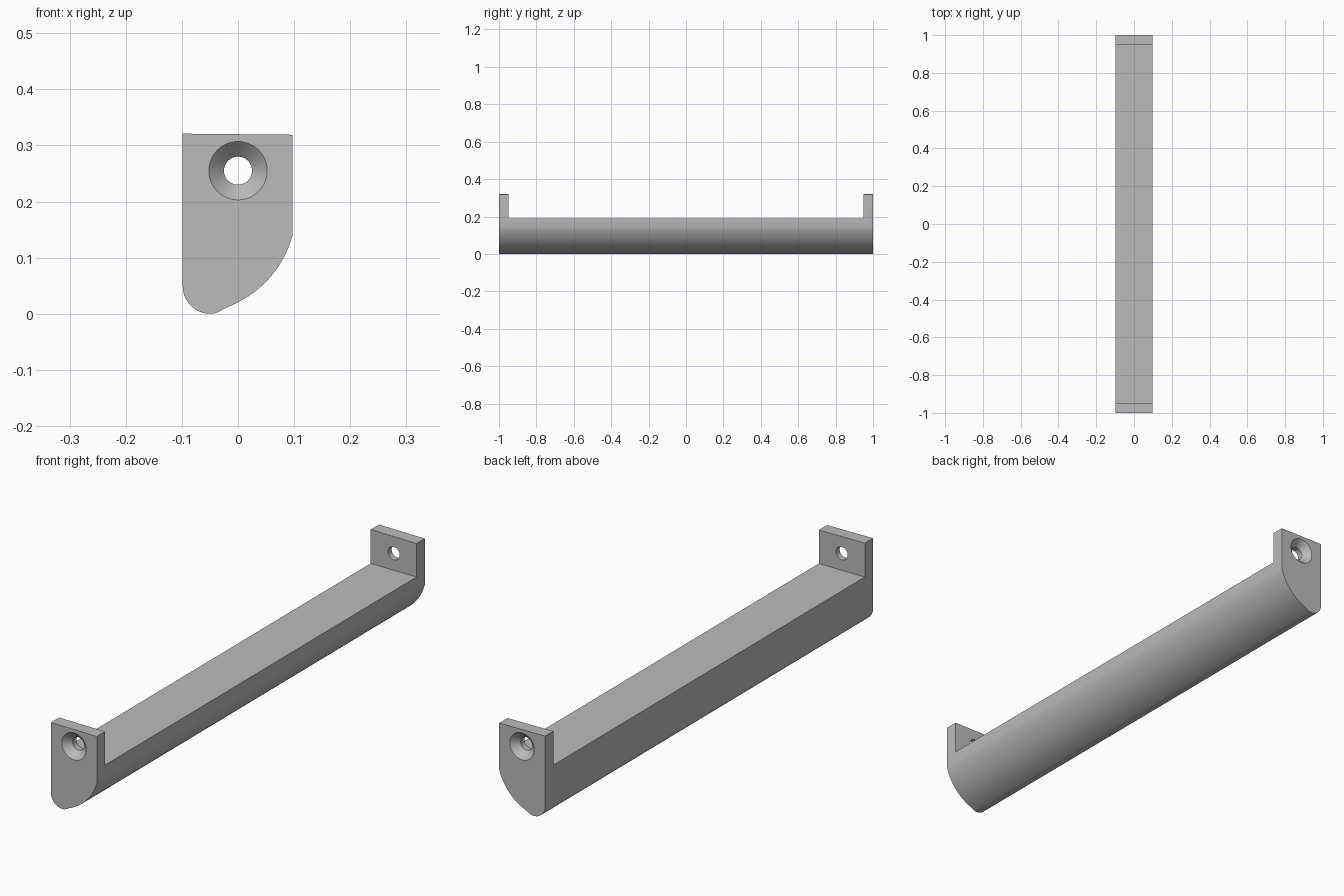
import bpy, bmesh
from math import cos, sin, radians, pi
from mathutils import Matrix

cube = bpy.data.objects.get("Cube")
if cube:
    bpy.data.objects.remove(cube, do_unlink=True)

END, TAB = 1.0, 0.05          # half length, end tab thickness
BAR_TOP = 0.19                # height of the long top face
HOLE_Z = 0.255

grey = bpy.data.materials.new("plain grey")
grey.use_nodes = True
grey.diffuse_color = (0.5, 0.5, 0.5, 1)
grey.node_tree.nodes["Principled BSDF"].inputs["Base Color"].default_value = (0.5, 0.5, 0.5, 1)


def arc(cx, cz, r, start, stop, steps):
    angles = [radians(start + (stop - start) * i / steps) for i in range(steps + 1)]
    return [(cx + r * cos(a), cz + r * sin(a)) for a in angles]


def make_object(name, bm):
    bmesh.ops.recalc_face_normals(bm, faces=bm.faces)
    mesh = bpy.data.meshes.new(name)
    bm.to_mesh(mesh)
    bm.free()
    mesh.materials.append(grey)
    obj = bpy.data.objects.new(name, mesh)
    bpy.context.collection.objects.link(obj)
    return obj


# Solid bar: end profile extruded along the full length
profile = [(0.0975, 0.319), (-0.0985, 0.321)]
profile += arc(-0.0495, 0.049, 0.049, 180, 280, 16)
profile += arc(-0.086, 0.19, 0.19, -65, -15, 20)
bm = bmesh.new()
face = bm.faces.new([bm.verts.new((x, -END, z)) for x, z in profile])
extruded = bmesh.ops.extrude_face_region(bm, geom=[face])
moved = [v for v in extruded["geom"] if isinstance(v, bmesh.types.BMVert)]
bmesh.ops.translate(bm, verts=moved, vec=(0, 2 * END, 0))
bar = make_object("mounting_bar", bm)

# Cutter that leaves a raised tab at each end
bm = bmesh.new()
bmesh.ops.create_cube(bm, size=1, matrix=Matrix.Translation((0, 0, BAR_TOP + 0.25))
                      @ Matrix.Diagonal((0.5, 2 * (END - TAB), 0.5, 1)))
cutters = [make_object("recess_cutter", bm)]

# Countersunk screw hole cutters, wide side facing outwards
for name, side in (("front", -1), ("back", 1)):
    bm = bmesh.new()
    rings = []
    for r, y in ((0.062, END + 0.01), (0.025, END - 0.027), (0.025, END - TAB - 0.02)):
        rings.append([bm.verts.new((r * cos(i * pi / 24), side * y, HOLE_Z + r * sin(i * pi / 24)))
                      for i in range(48)])
    for a, b in zip(rings, rings[1:]):
        for i in range(48):
            j = (i + 1) % 48
            bm.faces.new((a[i], a[j], b[j], b[i]))
    bm.faces.new(rings[0])
    bm.faces.new(rings[-1])
    cutters.append(make_object(name + "_hole_cutter", bm))

# Apply the cuts, then drop the cutters
bpy.ops.object.select_all(action="DESELECT")
bpy.context.view_layer.objects.active = bar
bar.select_set(True)
for cutter in cutters:
    cutter.hide_render = True
    mod = bar.modifiers.new(cutter.name, "BOOLEAN")
    mod.operation = "DIFFERENCE"
    mod.solver = "EXACT"
    mod.object = cutter
    bpy.ops.object.modifier_apply(modifier=mod.name)
    bpy.data.objects.remove(cutter, do_unlink=True)

bpy.ops.object.shade_smooth_by_angle(angle=radians(25))
